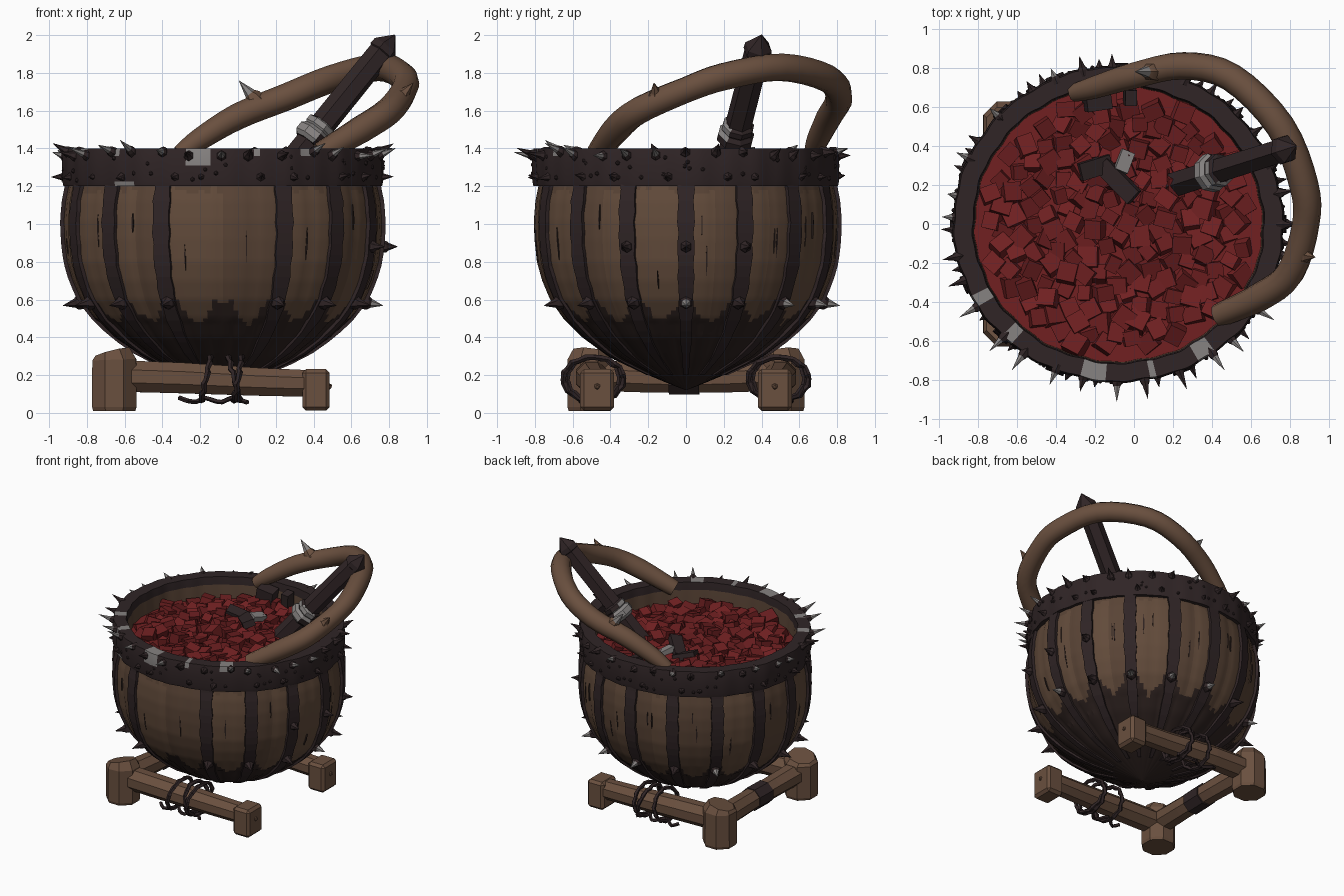
import bpy, bmesh, math, random
from mathutils import Vector, Matrix, Euler

if "Cube" in bpy.data.objects:
    bpy.data.objects.remove(bpy.data.objects["Cube"])

random.seed(7)
CX, SX = -0.08, 1.045           # bowl centre in x, slight oval stretch


def material(name, rgb):
    m = bpy.data.materials.new(name)
    m.diffuse_color = (*rgb, 1)
    m.use_nodes = True
    m.node_tree.nodes["Principled BSDF"].inputs["Base Color"].default_value = m.diffuse_color
    return m


WOOD = material("bowl_wood", (0.122, 0.070, 0.043))
WOOD2 = material("bowl_wood_dark", (0.100, 0.057, 0.036))
BRANCH = material("branch_wood", (0.143, 0.079, 0.049))
SOOT = material("sooty_wood", (0.027, 0.016, 0.014))
IRON = material("dark_iron", (0.029, 0.018, 0.019))
STEEL = material("worn_steel", (0.24, 0.225, 0.22))
RED = material("red_chunks", (0.165, 0.0145, 0.0155))
RED2 = material("deep_red", (0.135, 0.012, 0.013))


def finish(name, bm, mats, smooth=None):
    bmesh.ops.recalc_face_normals(bm, faces=bm.faces)
    me = bpy.data.meshes.new(name)
    bm.to_mesh(me)
    bm.free()
    ob = bpy.data.objects.new(name, me)
    bpy.context.collection.objects.link(ob)
    for m in mats:
        me.materials.append(m)
    if smooth:
        bpy.ops.object.select_all(action='DESELECT')
        ob.select_set(True)
        bpy.context.view_layer.objects.active = ob
        bpy.ops.object.shade_smooth_by_angle(angle=math.radians(smooth))
    return ob


def pt(r, a, z):
    return Vector((CX + SX * r * math.cos(a), r * math.sin(a), z))


PROFILE = [(0, .12), (.08, .15), (.2, .2), (.4, .29), (.55, .40), (.65, .50), (.72, .6), (.762, .7),
           (.79, .8), (.803, .92), (.806, 1.02), (.798, 1.12), (.778, 1.22), (.775, 1.36)]


def radius(z):
    for (r0, z0), (r1, z1) in zip(PROFILE, PROFILE[1:]):
        if z <= z1:
            return r0 + (r1 - r0) * (z - z0) / (z1 - z0)
    return PROFILE[-1][0]


def lathe(bm, rows, n, rad, rule):
    """rows of (r, z); rad(r, z, i) displaces, rule(i, j, z) gives the material."""
    rings = [[bm.verts.new(pt(rad(r, z, i), 2 * math.pi * i / n, z)) for i in range(n)] for r, z in rows]
    for j in range(len(rows) - 1):
        for i in range(n):
            k = (i + 1) % n
            f = bm.faces.new((rings[j][i], rings[j][k], rings[j + 1][k], rings[j + 1][i]))
            f.material_index = rule(i, j, (rows[j][1] + rows[j + 1][1]) / 2)


def tube(bm, pts, radii, sides, steps=1, mi=0, twist=0.0):
    """Capped tube along a smoothed path."""
    P = [Vector(p) for p in pts]
    path, rr = [], []
    for k in range(len(P) - 1):
        a, b, c, d = P[max(k - 1, 0)], P[k], P[k + 1], P[min(k + 2, len(P) - 1)]
        for s in range(steps):
            t = s / steps
            path.append(.5 * (2 * b + (c - a) * t + (2 * a - 5 * b + 4 * c - d) * t * t
                              + (3 * b - a - 3 * c + d) * t ** 3) if steps > 1 else b)
            rr.append(radii[k] * (1 - t) + radii[k + 1] * t)
    path.append(P[-1])
    rr.append(radii[-1])
    u, rings = None, []
    for k, p in enumerate(path):
        d = (path[min(k + 1, len(path) - 1)] - path[max(k - 1, 0)]).normalized()
        u = u if u else (Vector((0, 0, 1)) if abs(d.z) < .9 else Vector((1, 0, 0)))
        u = (u - d * u.dot(d)).normalized()
        v = d.cross(u)
        rings.append([bm.verts.new(p + rr[k] * (u * math.cos(w) + v * math.sin(w)))
                      for w in (twist + 2 * math.pi * i / sides for i in range(sides))])
    fs = [bm.faces.new(rings[0]), bm.faces.new(rings[-1])]
    for A, B in zip(rings, rings[1:]):
        fs += [bm.faces.new((A[i], A[(i + 1) % sides], B[(i + 1) % sides], B[i])) for i in range(sides)]
    for f in fs:
        f.material_index = mi


def box(bm, loc, size, rot=(0, 0, 0), mi=0, bevel=0):
    M = Matrix.Translation(loc) @ Euler(rot).to_matrix().to_4x4() @ Matrix.Diagonal((*size, 1))
    vs = bmesh.ops.create_cube(bm, size=1, matrix=M)['verts']
    for v in vs:
        for f in v.link_faces:
            f.material_index = mi
    if bevel:
        edges = list({e for v in vs for e in v.link_edges})
        bmesh.ops.bevel(bm, geom=edges, offset=bevel, segments=1, affect='EDGES')


def spike(bm, base, d, length, r, grey):
    """Six-sided thorn, optionally with a worn steel tip."""
    d = d.normalized()
    tube(bm, [base - d * .02, base + d * length * .15, base + d * length * .3], [r * 1.15, r, r * .68], 6)
    tube(bm, [base + d * length * .3, base + d * length], [r * .68, .001], 6, mi=1 if grey else 0)


# bowl: staves with seams, sooty ragged lower part
N = 160
stave = [random.random() < .25 for _ in range(32)]
rag = [random.uniform(-.02, .02) for _ in range(N)]


def bowl_rad(r, z, i):
    pleat = .012 * min(1, r * 2) if z < .5 else 0
    return max(.002, r - (.007 * min(1, r * 2) if i % 5 == 0 else 0) - (pleat if i % 5 in (2, 3) else 0))


def bowl_rule(i, j, z):
    edge = .485 + .12 * abs(math.cos(math.pi * (i + .5) / 10)) ** 2 + rag[i]
    return 2 if z < edge else (1 if stave[i // 5] or z > 1.18 + rag[i] else 0)


bm = bmesh.new()
lathe(bm, [(radius(z), z) for z in [.121 + 1.24 * k / 62 for k in range(63)]], N, bowl_rad, bowl_rule)
finish("bowl_staves", bm, [WOOD, WOOD2, SOOT], 35)


# vertical strips following the bowl wall
def strip(bm, a, width, z0, z1, out, taper=False):
    n, rows = 18, []
    for k in range(n + 1):
        t = k / n
        z = z0 + (z1 - z0) * t
        r = radius(z)
        h = width / 2 / .8 * (math.sin(math.pi * t) + .02 if taper else 1)
        h *= 1 if taper else (1 + .1 * math.sin(k * 2.3 + a * 5))
        rows.append([bm.verts.new(pt(r + o, a + s * h, z)) for s, o in
                     ((-1, -.02), (-1, out), (1, out), (1, -.02))])
    for A, B in zip(rows, rows[1:]):
        for i in range(3):
            bm.faces.new((A[i], A[i + 1], B[i + 1], B[i]))
    bm.faces.new(rows[0])
    bm.faces.new(rows[-1])


straps = [math.radians(22.5 * k) for k in range(16) if k != 12]
bm = bmesh.new()
for a in straps:
    strip(bm, a, .085, .2, 1.24, .02)
finish("iron_straps", bm, [IRON])
bm = bmesh.new()
for k in range(22):
    a, z = math.radians(22.5 * (k % 16) + random.uniform(6, 16)), random.uniform(.65, 1.0)
    strip(bm, a, random.uniform(.006, .011), z, z + random.uniform(.08, .18), .003, True)
finish("wood_cracks", bm, [SOOT])

# rim band with worn patches
patches = [(-98, 4.5, 1.3), (-133, 2, 1.36), (-78, 1.2, 1.36), (-57, 3, 1.36), (-150, 2, 1.36), (-128, 4, 0)]


def rim_rule(i, j, z):
    deg = (360 * (i + .5) / N + 180) % 360 - 180
    if j >= 7:
        return 2
    for a, w, zm in patches:
        if abs(deg - a) < w and (j <= 5 and z > zm > 0 or zm == 0 and z < 1.23 and j == 1):
            return 1
    return 0


bm = bmesh.new()
rim = [(.76, 1.2), (.805, 1.2), (.81, 1.225), (.812, 1.31), (.81, 1.36), (.803, 1.4), (.715, 1.4), (.708, 1.34), (.70, 1.15)]
lathe(bm, rim, N, lambda r, z, i: r + .006 * math.sin(i * .9) * math.sin(i * .37), rim_rule)
finish("rim_band", bm, [IRON, STEEL, WOOD2], 35)

# spikes on rim and straps, rivets on rim
bm = bmesh.new()
for k in range(32):
    a = math.radians(11.25 * k + random.uniform(-2.5, 2.5))
    out = pt(1, a, 0) - pt(0, a, 0)
    front = math.sin(a) < -.1
    grey = random.random() < (.6 if front or math.cos(a) < -.3 else .2)
    spike(bm, pt(.80, a, random.choice((1.36, 1.38))), out + Vector((0, 0, random.uniform(0, .6))),
          random.uniform(.08, .13) if front else random.uniform(.06, .1), .027, grey)
    if k % 3:
        a += .08
        spike(bm, pt(.80, a, 1.25), out + Vector((0, 0, random.uniform(-.2, .2))), random.uniform(.04, .09), .025, False)
for a in straps:
    out = pt(1, a, 0) - pt(0, a, 0)
    spike(bm, pt(radius(.58) + .02, a, .585), out + Vector((0, 0, -.2)), .09, .035, random.random() < .3)
    if math.cos(a) > .85:
        spike(bm, pt(radius(.88) + .02, a, .88), out, .07, .03, False)
for k in range(60):
    p = pt(.81, random.uniform(0, 2 * math.pi), random.uniform(1.23, 1.36))
    bmesh.ops.create_icosphere(bm, subdivisions=1, radius=.013, matrix=Matrix.Translation(p))
finish("spikes_and_rivets", bm, [IRON, STEEL])

# red filling: surface plus heap of chunks
bm = bmesh.new()
ring = [bm.verts.new(pt(.71, 2 * math.pi * i / 48, 1.235)) for i in range(48)]
bm.faces.new(ring)
finish("filling_surface", bm, [RED])
bm = bmesh.new()
for k in range(175):
    r, a = .65 * math.sqrt((k + .5) / 175), k * 2.39996
    s = random.uniform(.075, .105)
    p = pt(r + random.uniform(-.015, .015), a, 1.235 + random.uniform(-.02, .03))
    box(bm, p, (s, s * random.uniform(.8, 1.1), s * .9),
        (random.uniform(-.4, .4), random.uniform(-.4, .4), random.uniform(0, 3)), int(random.random() < .35))
finish("filling_chunks", bm, [RED, RED2])

# bent branch over the rim, with thorns
bm = bmesh.new()
tube(bm, [(-.31, .67, 1.37), (-.2, .70, 1.45), (0, .76, 1.57), (.25, .81, 1.67), (.5, .75, 1.77), (.75, .5, 1.83),
          (.87, .2, 1.78), (.88, 0, 1.71), (.8, -.25, 1.60), (.65, -.37, 1.5), (.43, -.47, 1.37)],
     [.045, .06, .07, .072, .073, .075, .075, .07, .074, .074, .06], 10, 4)
spike(bm, Vector((.09, .78, 1.66)), Vector((-.6, .0, .7)), .13, .045, True)
spike(bm, Vector((.87, -.16, 1.68)), Vector((.6, -.1, .7)), .09, .04, False)
finish("bent_branch", bm, [BRANCH, STEEL], 40)

# iron pestle: shaft, pointed cap, collars
A, B = Vector((.2, .2, 1.22)), Vector((.83, .40, 2.0))
L = lambda t: A.lerp(B, t)
bm = bmesh.new()
tube(bm, [L(0), L(.88), L(.885), L(.92), L(1)], [.072, .069, .077, .074, .004], 6)
tube(bm, [L(.27), L(.29), L(.33), L(.35)], [.08, .1, .1, .08], 8)
tube(bm, [L(.35), L(.36), L(.39), L(.40)], [.078, .088, .086, .07], 8)
for f in bm.faces:
    c = f.calc_center_median()
    if L(.34).z - .06 < c.z < L(.40).z + .03 and c.x + c.y < .72 and c.z > 1.45 and f.calc_area() < .004:
        f.material_index = 1
finish("iron_pestle", bm, [IRON, STEEL])

# shards in the filling and bracket under the branch
bm = bmesh.new()
box(bm, (-.08, .22, 1.305), (.24, .09, .05), (.3, -.2, -.8))
box(bm, (-.2, .29, 1.295), (.17, .09, .05), (.2, .3, .3))
box(bm, (-.05, .32, 1.305), (.07, .11, .04), (-.2, .2, -.4), 1)
box(bm, (-.19, .635, 1.32), (.13, .10, .12), (.1, .2, .15))
box(bm, (-.02, .65, 1.32), (.06, .08, .12), (.1, .1, 0))
finish("iron_shards", bm, [IRON, STEEL])

# wooden stand: two long beams, cross beam, posts and end blocks
bm = bmesh.new()
for s in (-1, 1):
    tube(bm, [(-.65, s * .5, .195), (-.3, s * .5, .185), (.1, s * .485, .165), (.42, s * .475, .155)],
         [.09, .088, .08, .075], 8, 2, twist=.39)
    tube(bm, [(-.655, s * .51, .01), (-.655, s * .51, .03), (-.655, s * .51, .28), (-.665, s * .505, .32)],
         [.12, .127, .126, .1], 8, twist=.39)
    box(bm, (.413, s * .47, .122), (.145, .18, .22), bevel=.02)
    bmesh.ops.create_icosphere(bm, subdivisions=1, radius=.018, matrix=Matrix.Translation((.482, s * .47, .14)))
tube(bm, [(-.65, -.5, .2), (-.62, 0, .18), (-.65, .5, .2)], [.09, .08, .09], 8, 3, twist=.39)
for v in bm.verts:
    v.co.z = max(v.co.z, .01)
finish("stand", bm, [BRANCH])
bm = bmesh.new()
tube(bm, [(-.625, -.09, .18), (-.62, .07, .18)], [.09, .09], 8, twist=.39)
finish("cross_beam_wrap", bm, [IRON])

# dark twisted ropes round the beams
bm = bmesh.new()
for s in (-1, 1):
    for x, ry, lean in ((-.17, .15, .025), (-.02, .14, -.03), (.0, .16, .02)):
        pts = [(x + lean * math.sin(w) + .006 * math.sin(9 * w), s * .49 + ry * math.cos(w),
                .18 + .115 * math.sin(w) + .007 * math.cos(11 * w)) for w in (math.pi * k / 12 for k in range(25))]
        tube(bm, pts, [.014 + .003 * (k % 2) for k in range(25)], 5)
    tube(bm, [(-.31 + .045 * k, s * (.53 + .03 * math.sin(k * 1.7)), .068 + .012 * math.cos(k * 2)) for k in range(9)],
         [.013] * 9, 5, 2)
finish("ropes", bm, [IRON])
